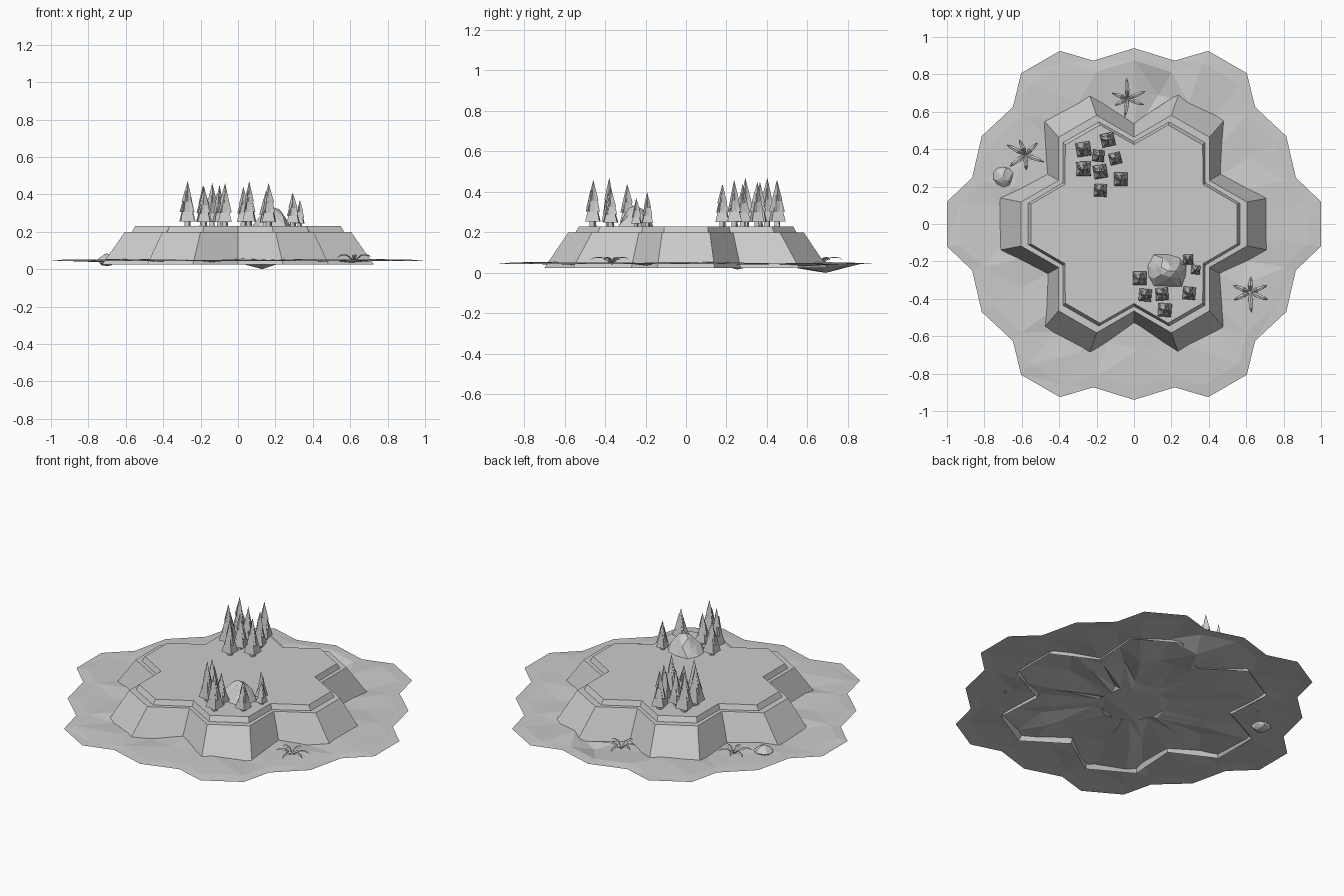
import bpy, bmesh, math, random
from mathutils import Vector, Matrix

random.seed(4)
if "Cube" in bpy.data.objects:
    bpy.data.objects.remove(bpy.data.objects["Cube"])

grey = bpy.data.materials.new("plain grey")
grey.use_nodes = True
colour = (0.6, 0.6, 0.6, 1)
grey.diffuse_color = colour
grey.node_tree.nodes["Principled BSDF"].inputs["Base Color"].default_value = colour


def finish(bm, name, outward=True):
    if outward:
        bmesh.ops.recalc_face_normals(bm, faces=bm.faces)
    mesh = bpy.data.meshes.new(name)
    bm.to_mesh(mesh)
    bm.free()
    mesh.materials.append(grey)
    obj = bpy.data.objects.new(name, mesh)
    bpy.context.collection.objects.link(obj)
    return obj


def polar(r, degrees, z=0):
    a = math.radians(degrees)
    return Vector((r * math.cos(a), r * math.sin(a), z))


def bridge(bm, low, high):
    n = len(low)
    return [bm.faces.new((low[i], low[(i + 1) % n], high[(i + 1) % n], high[i])) for i in range(n)]


# Plateau: six-lobed star rings stepping up to a flat top, open below
def star(bm, outer, inner, z):
    ring = []
    for k in range(6):
        for r, a in ((outer, -11), (outer, 11), (inner, 30)):
            ring.append(bm.verts.new(polar(r, 60 * k + a, z)))
    return ring


bm = bmesh.new()
rings = [star(bm, *r) for r in ((0.74, 0.54, 0.025), (0.615, 0.465, 0.2),
                                (0.577, 0.44, 0.2), (0.56, 0.425, 0.23))]
for low, high in zip(rings, rings[1:]):
    bridge(bm, low, high)
bm.faces.new(rings[-1])
finish(bm, "plateau")

# Sand: thin scalloped sheet with an uneven faceted surface
bm = bmesh.new()
rim = [(r, 60 * k + a) for k in range(6)
       for r, a in ((1.007, -6.8), (1.007, 6.8), (0.9, 16), (0.94, 30), (0.9, 44))]
rings = []
for scale, z, rough in ((0.2, 0.045, 0.012), (0.5, 0.045, 0.015), (0.72, 0.045, 0.013),
                        (0.93, 0.048, 0.004), (1, 0.044, 0)):
    ring = []
    for r, a in rim:
        v = bm.verts.new(polar(r * scale, a, z + random.uniform(-rough, rough)))
        if rough > 0.01:
            v.co.x += random.uniform(-0.025, 0.025)
            v.co.y += random.uniform(-0.025, 0.025)
        ring.append(v)
    rings.append(ring)
for inner, outer in zip(rings, rings[1:]):
    bridge(bm, outer, inner)
bm.faces.new(rings[0])
dip = Vector((0.13, 0.69, 0))
hollow = min(rings[2], key=lambda v: (v.co.xy - dip.xy).length)
hollow.co = dip
bmesh.ops.triangulate(bm, faces=bm.faces)
for f in bm.faces:
    f.normal_update()
    if f.normal.z < 0:
        f.normal_flip()
finish(bm, "sand", False)


# Trees: square trunk under stacked tapering tiers
def tree(x, y, width, height, number):
    bm = bmesh.new()
    tiers = ((0.18, 0.18, 0, 0.12), (0.5, 0.2, 0.1, 0.55),
             (0.38, 0.13, 0.32, 0.78), (0.26, 0, 0.55, 1))
    for k, (r1, r2, z1, z2) in enumerate(tiers):
        turn = Matrix.Rotation(math.radians(k * 20), 4, "Z")
        bmesh.ops.create_cone(
            bm, cap_ends=True, segments=4, radius1=r1 * width * 1.35, radius2=r2 * width * 1.2,
            depth=(z2 - z1) * height,
            matrix=Matrix.Translation((0, 0, (z1 + z2) / 2 * height)) @ turn)
    for v in bm.verts:
        if v.co.z > height * 0.2:
            v.co += Vector((random.uniform(-1, 1), random.uniform(-1, 1), 0)) * 0.003
    obj = finish(bm, f"tree_{number}")
    obj.location = (x, y, 0.23)
    obj.rotation_euler.z = math.radians(45 - 15 + random.uniform(-12, 12))


trees = ((-0.27, 0.40, 0.08, 0.24), (-0.14, 0.45, 0.075, 0.23), (-0.19, 0.365, 0.065, 0.22),
         (-0.10, 0.35, 0.065, 0.22), (-0.27, 0.295, 0.08, 0.24), (-0.18, 0.28, 0.075, 0.21),
         (-0.07, 0.24, 0.075, 0.23), (-0.18, 0.18, 0.07, 0.21),
         (0.03, -0.29, 0.075, 0.21), (0.06, -0.38, 0.07, 0.24), (0.15, -0.375, 0.07, 0.19),
         (0.295, -0.37, 0.07, 0.18), (0.165, -0.46, 0.075, 0.23),
         (0.29, -0.19, 0.055, 0.17), (0.33, -0.245, 0.05, 0.14))
for number, spec in enumerate(trees, 1):
    tree(*spec, number)


# Rocks: roughened low-poly balls
def rock(name, place, size, rough):
    bm = bmesh.new()
    bmesh.ops.create_icosphere(bm, subdivisions=2, radius=1)
    for v in bm.verts:
        v.co *= random.uniform(1 - rough, 1 + rough / 2)
        # pull the upper part towards a peak
        if v.co.z > 0:
            v.co.xy *= 1 - 0.4 * v.co.z
        v.co = Vector(a * b for a, b in zip(v.co, size))
    finish(bm, name).location = place


rock("hill_rock", (0.18, -0.25, 0.23), (0.12, 0.1, 0.1), 0.2)
rock("beach_rock", (-0.7, 0.255, 0.05), (0.055, 0.055, 0.035), 0.15)


# Beach plants: arching pointed leaves around a centre
def plant(name, place, spin):
    bm = bmesh.new()
    for k in range(6):
        length = random.uniform(0.08, 0.115)
        turn = Matrix.Rotation(math.radians(spin + 60 * k + random.uniform(-12, 12)), 4, "Z")
        rows = []
        for along, half, z in ((0, 0.004, 0), (0.4, 0.012, 0.032), (0.75, 0.009, 0.034)):
            rows.append([bm.verts.new(turn @ Vector((along * length, side * half, z - abs(side) * 0.004)))
                         for side in (-1, 0, 1)])
        tip = bm.verts.new(turn @ Vector((length, 0, 0.018)))
        for a, b in zip(rows, rows[1:]):
            for i in range(2):
                bm.faces.new((a[i], b[i], b[i + 1], a[i + 1]))
        for i in range(2):
            bm.faces.new((rows[-1][i], tip, rows[-1][i + 1]))
    finish(bm, name, False).location = place


plant("back_plant", (-0.035, 0.67, 0.045), 30)
plant("right_plant", (-0.58, 0.37, 0.045), 40)
plant("left_plant", (0.62, -0.365, 0.045), 30)
